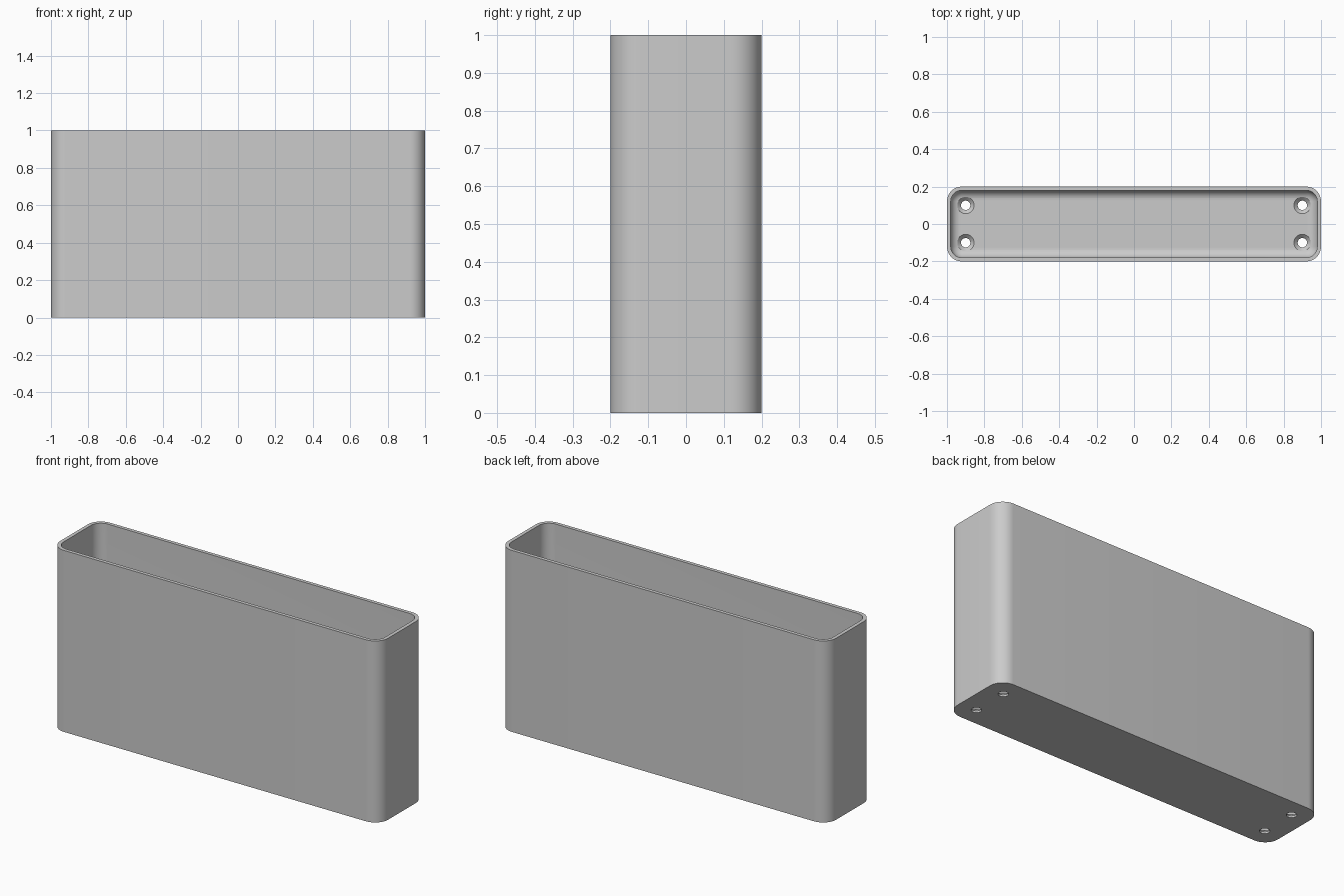
import bpy, bmesh, math
from mathutils import Vector

cube = bpy.data.objects.get("Cube")
if cube:
    bpy.data.objects.remove(cube, do_unlink=True)

HALF_X, HALF_Y, HEIGHT = 1.0, 0.2, 1.0
CORNER, WALL, FLOOR, FILLET = 0.08, 0.02, 0.03, 0.05
CORNER_STEPS, FILLET_STEPS = 12, 8

grey = bpy.data.materials.new("plain grey")
grey.use_nodes = True
colour = (0.6, 0.6, 0.6, 1)
grey.diffuse_color = colour
grey.node_tree.nodes["Principled BSDF"].inputs["Base Color"].default_value = colour


def make_object(name, bm):
    bmesh.ops.recalc_face_normals(bm, faces=bm.faces)
    mesh = bpy.data.meshes.new(name)
    bm.to_mesh(mesh)
    bm.free()
    mesh.materials.append(grey)
    obj = bpy.data.objects.new(name, mesh)
    bpy.context.collection.objects.link(obj)
    return obj


def skin(bm, rings):
    """Join successive vertex rings with quads and cap both ends."""
    n = len(rings[0])
    for a, b in zip(rings, rings[1:]):
        for i in range(n):
            j = (i + 1) % n
            bm.faces.new((a[i], a[j], b[j], b[i]))
    bm.faces.new(rings[0])
    bm.faces.new(rings[-1])


def rounded_ring(bm, inset, z):
    """Rounded rectangle, inset from the outer outline."""
    r = CORNER - inset
    ring = []
    for quarter, (sx, sy) in enumerate(((1, 1), (-1, 1), (-1, -1), (1, -1))):
        for k in range(CORNER_STEPS + 1):
            a = math.pi / 2 * (quarter + k / CORNER_STEPS)
            ring.append(bm.verts.new((sx * (HALF_X - CORNER) + r * math.cos(a),
                                      sy * (HALF_Y - CORNER) + r * math.sin(a), z)))
    return ring


def round_ring(bm, centre, r, z, sides=32):
    return [bm.verts.new(centre + Vector((r * math.cos(math.tau * i / sides),
                                          r * math.sin(math.tau * i / sides), z)))
            for i in range(sides)]


# Open container: outer wall, rim, inner wall, filleted floor
bm = bmesh.new()
profile = [(0, 0), (0, HEIGHT), (WALL, HEIGHT)]
for k in range(FILLET_STEPS + 1):
    a = math.pi / 2 * k / FILLET_STEPS
    profile.append((WALL + FILLET * (1 - math.cos(a)),
                    FLOOR + FILLET * (1 - math.sin(a))))
skin(bm, [rounded_ring(bm, inset, z) for inset, z in profile])
container = make_object("container", bm)

# Countersunk screw holes, one near each corner of the floor
bm = bmesh.new()
for sx in (-1, 1):
    for sy in (-1, 1):
        centre = Vector((0.9 * sx, 0.1 * sy, 0))
        steps = [(0.025, -0.05), (0.025, FLOOR - 0.02), (0.045, FLOOR), (0.045, FLOOR + 0.05)]
        skin(bm, [round_ring(bm, centre, r, z) for r, z in steps])
cutter = make_object("screw_hole_cutter", bm)

bpy.context.view_layer.objects.active = container
container.select_set(True)
cut = container.modifiers.new("screw holes", 'BOOLEAN')
cut.operation = 'DIFFERENCE'
cut.solver = 'EXACT'
cut.object = cutter
bpy.ops.object.modifier_apply(modifier=cut.name)
bpy.data.objects.remove(cutter, do_unlink=True)

bpy.ops.object.shade_smooth_by_angle(angle=math.radians(30))
